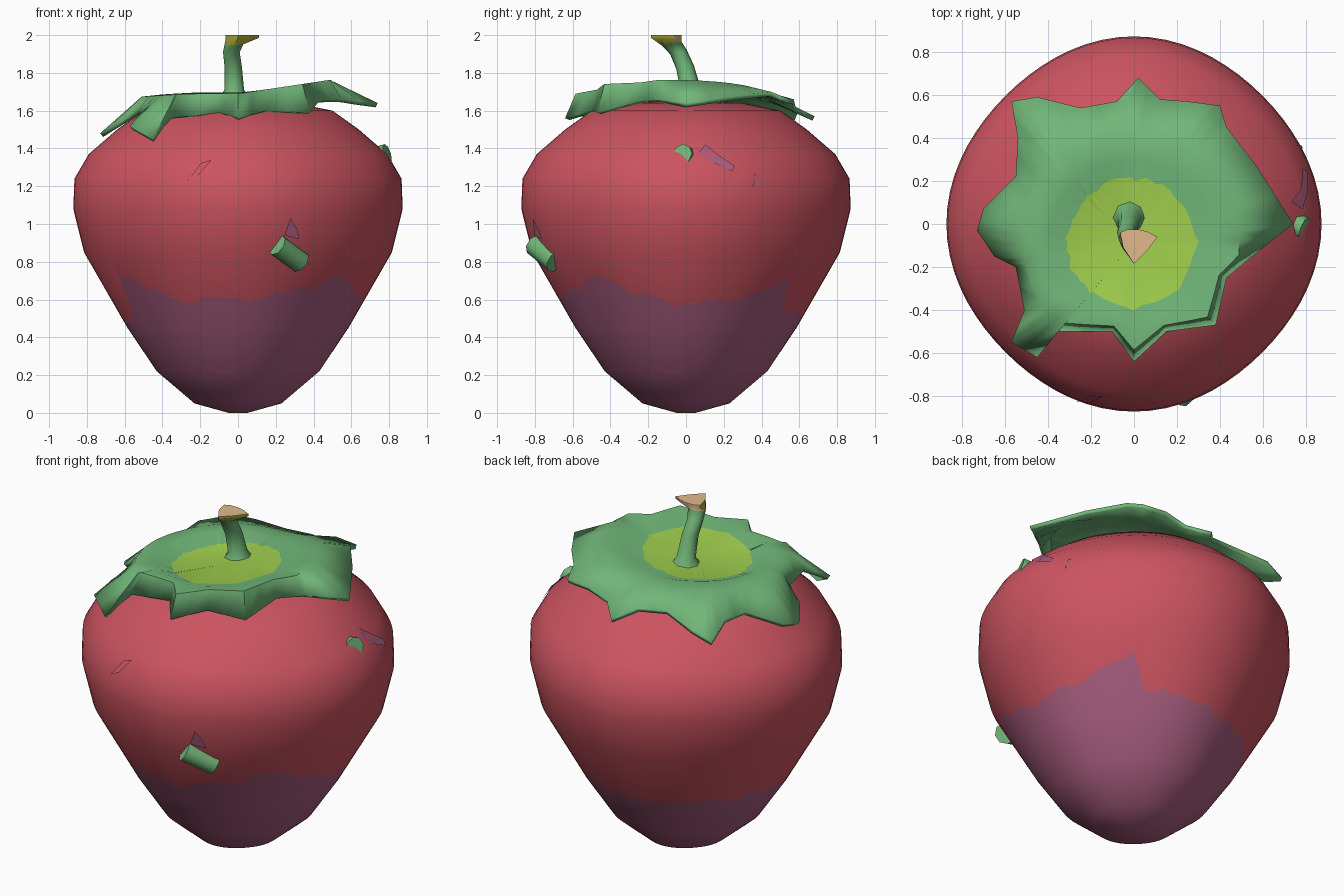
import bpy, bmesh, math, random
from mathutils import Vector

if "Cube" in bpy.data.objects:
    bpy.data.objects.remove(bpy.data.objects["Cube"])
random.seed(4)


def material(name, rgb):
    m = bpy.data.materials.new(name)
    m.diffuse_color = (*rgb, 1)
    m.use_nodes = True
    m.node_tree.nodes["Principled BSDF"].inputs["Base Color"].default_value = m.diffuse_color
    return m


RED = material("berry red", (0.60, 0.088, 0.118))
PURPLE = material("tip purple", (0.39, 0.11, 0.21))
GREEN = material("leaf green", (0.165, 0.47, 0.19))
LIME = material("leaf lime", (0.35, 0.62, 0.075))
OLIVE = material("stem olive", (0.46, 0.46, 0.05))
TAN = material("stem tan", (0.75, 0.49, 0.26))


def make(name, verts, faces, mats, rule=None, angle=40):
    me = bpy.data.meshes.new(name)
    me.from_pydata([tuple(v) for v in verts], [], faces)
    for m in mats:
        me.materials.append(m)
    bm = bmesh.new()
    bm.from_mesh(me)
    if len(faces) > 1:
        bmesh.ops.recalc_face_normals(bm, faces=bm.faces)
    bm.faces.ensure_lookup_table()
    if rule:
        for f in bm.faces:
            f.material_index = rule(f)
    bm.to_mesh(me)
    bm.free()
    ob = bpy.data.objects.new(name, me)
    bpy.context.collection.objects.link(ob)
    bpy.ops.object.select_all(action='DESELECT')
    ob.select_set(True)
    bpy.context.view_layer.objects.active = ob
    bpy.ops.object.shade_smooth_by_angle(angle=math.radians(angle))
    return ob


def interp(table, x):
    for (a, p), (b, q) in zip(table, table[1:]):
        if x <= b:
            return p + (q - p) * (x - a) / (b - a)
    return table[-1][1]


def rings_to_faces(rings, n, closed_ends=True):
    faces = [(r * n + i, r * n + (i + 1) % n, (r + 1) * n + (i + 1) % n, (r + 1) * n + i)
             for r in range(rings - 1) for i in range(n)]
    if closed_ends:
        faces += [tuple(range(n)), tuple(range((rings - 1) * n, rings * n))]
    return faces


# berry: slightly squared lathe, with one ring following the ragged colour line
PROFILE = [(0, 0.05), (0.05, 0.23), (0.22, 0.43), (0.45, 0.585), (0.85, 0.815), (1.08, 0.872),
           (1.24, 0.866), (1.37, 0.79), (1.5, 0.64), (1.6, 0.5), (1.64, 0.3), (1.65, 0.05)]
LINE = [(-180, 0.5), (-153, 0.5), (-150, 0.71), (-132, 0.66), (-117, 0.6), (-90, 0.59), (-58, 0.65),
        (-38, 0.74), (-22, 0.62), (0, 0.56), (27, 0.6), (40, 0.68), (50, 0.7), (54, 0.56),
        (90, 0.5), (180, 0.5)]


def radius(z, deg):
    return interp(PROFILE, z) * (0.984 + 0.016 * math.cos(4 * math.radians(deg)))


def on_berry(deg, z, lift=0.0):
    r, t = radius(z, deg) + lift, math.radians(deg)
    return Vector((r * math.cos(t), r * math.sin(t), z))


N = 72
angles = [-180 + 360 * i / N for i in range(N)]
jag = [interp(LINE, a) + random.uniform(-0.025, 0.025) for a in angles]
heights = [z for z, _ in PROFILE]
levels = [[z] * N for z in heights[:4]] + [jag] + [[z] * N for z in heights[4:]]
verts = [on_berry(a, z) for lev in levels for a, z in zip(angles, lev)]
make("berry", verts, rings_to_faces(len(levels), N), [RED, PURPLE],
     lambda f: 1 if max(v.index for v in f.verts) < 5 * N else 0)

# leafy cap: outline points x, y, z, with rings lerped towards the centre
OUT = [(-.57, .57, 1.55), (-.45, .59, 1.6), (-.25, .54, 1.64), (-.08, .57, 1.62), (.02, .68, 1.57),
       (.12, .58, 1.62), (.25, .57, 1.66), (.4, .55, 1.66), (.43, .45, 1.7), (.57, .27, 1.68),
       (.74, 0, 1.64), (.55, -.15, 1.66), (.43, -.25, 1.65), (.38, -.47, 1.59), (.15, -.5, 1.6),
       (0, -.64, 1.56), (-.1, -.5, 1.59), (-.35, -.5, 1.56), (-.45, -.62, 1.45), (-.57, -.55, 1.52),
       (-.51, -.4, 1.6), (-.55, -.2, 1.59), (-.65, -.15, 1.53), (-.73, -.03, 1.48),
       (-.7, .07, 1.5), (-.55, .22, 1.59), (-.54, .4, 1.61)]
centre = Vector((-0.01, -0.09, 1.68))
outline = []
for p, q in zip(OUT, OUT[1:] + OUT[:1]):
    outline += [Vector(p), (Vector(p) + Vector(q)) / 2]
inner, mid, rim = [], [], []
for p in outline:
    d = p - centre
    d.z = 0
    reach = d.length
    d.normalize()
    inner.append(centre + d * (0.3 + random.uniform(-0.012, 0.012)))
    inner[-1].z += 0.03 * d.x
    for ring, k, cap_r, z, tilt in ((mid, 0.4, 0.39, 1.695, 0.11), (rim, 0.78, 0.5, 1.69, 0.15)):
        c = centre + d * min(0.3 + (reach - 0.3) * k, cap_r)
        c.z = z + tilt * max(c.x, 0) - 0.06 * max(-c.x - 0.25, 0)
        ring.append(c)
n = len(outline)
faces = rings_to_faces(4, n, False) + [(i, (i + 1) % n, 4 * n) for i in range(n)]
cap = make("leaf_cap", inner + mid + rim + outline + [centre], faces, [GREEN, LIME],
           lambda f: 1 if len(f.verts) == 3 else 0, 60)
if cap.data.polygons[-1].normal.z < 0:
    cap.data.flip_normals()
solid = cap.modifiers.new("thickness", 'SOLIDIFY')
solid.thickness, solid.offset = 0.025, -1


# stem: bent tube that flares into a cut tip
S = 8
path = [(-.02, .03, 1.66, .085), (-.02, .025, 1.71, .052), (-.025, -.005, 1.83, .046),
        (-.035, -.04, 1.91, .044), (-.02, -.075, 1.955, .05)]
verts = [Vector((x + r * math.cos(t), y + r * math.sin(t), z + 0.25 * r * math.sin(t) * (z > 1.7)))
         for x, y, z, r in path for t in [2 * math.pi * i / S for i in range(S)]]
tip = [(.11, -.06), (.06, -.035), (.02, -.025), (-.03, -.025), (-.065, -.04), (-.05, -.11),
       (0, -.185), (.06, -.125)]
verts += [Vector((x, y, z)) for z in (1.985, 2.0) for x, y in tip]


def stem_colour(f):
    c = f.calc_center_median()
    if c.z > 1.97 and f.normal.z > 0.5 or c.z > 1.955 and f.normal.y > 0.3:
        return 2
    return 1 if c.z > 1.955 else 0


make("stem", verts, rings_to_faces(7, S), [GREEN, OLIVE, TAN], stem_colour, 60)


# seeds: short green stubs half sunk in the skin
def stub(name, a, b, r):
    a, b = Vector(a), Vector(b)
    u = (b - a).orthogonal().normalized()
    w = (b - a).normalized().cross(u)
    pts = [p + (u * math.cos(t) + w * math.sin(t)) * r
           for p in (a, b) for t in [2 * math.pi * i / 8 for i in range(8)]]
    make(name, pts, rings_to_faces(2, 8), [GREEN], None, 60)


stub("front_seed", (.205, -.80, .89), (.33, -.69, .80), .06)
stub("right_seed", (.79, -.02, 1.37), (.69, .02, 1.34), .055)


# nicks: thin plates around the seeds, given as angle and height on the skin
def nick(name, pts, mat):
    make(name, [on_berry(a, z, 0.009) for a, z in pts], [tuple(range(len(pts)))], [mat])


nick("front_nick", [(-73, .94), (-67, .92), (-68, .97), (-71, 1.03)], PURPLE)
nick("right_nick", [(5, 1.38), (11, 1.32), (17, 1.28), (18, 1.31), (12, 1.37), (8, 1.42)], PURPLE)
nick("side_nick", [(24, 1.2), (25, 1.21), (26, 1.27), (25, 1.26)], PURPLE)
nick("left_nick", [(-108, 1.23), (-104, 1.26), (-100, 1.34), (-104, 1.32), (-106, 1.27)], RED)
